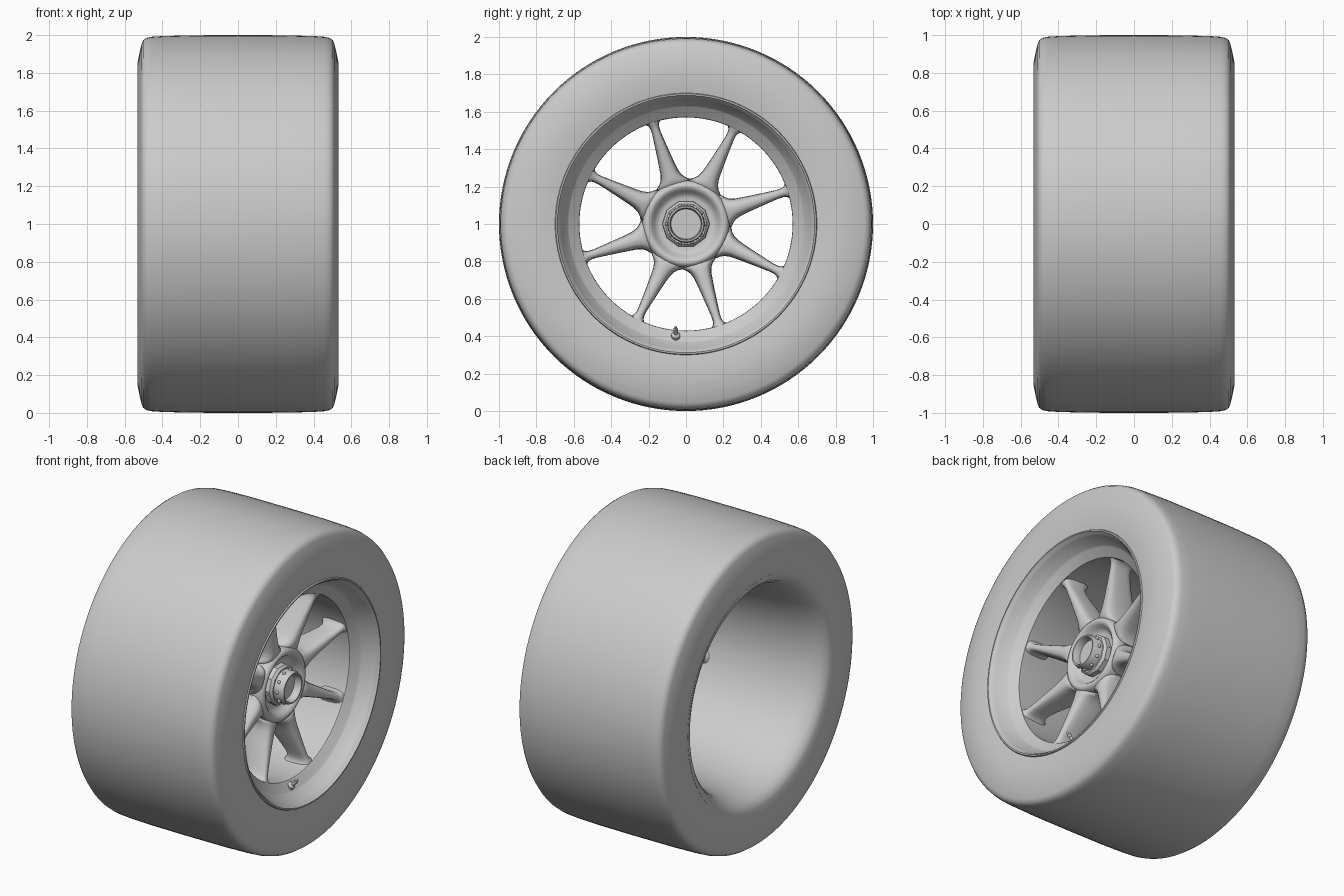
import bpy, bmesh
from math import sin, cos, pi, radians, copysign
from mathutils import Matrix, Vector

CENTRE = Matrix.Translation((0, 0, 1))


def finish(name, bm, angle=35, matrix=CENTRE):
    bmesh.ops.recalc_face_normals(bm, faces=bm.faces)
    bm.transform(matrix)
    mesh = bpy.data.meshes.new(name)
    bm.to_mesh(mesh)
    bm.free()
    ob = bpy.data.objects.new(name, mesh)
    bpy.context.collection.objects.link(ob)
    bpy.ops.object.select_all(action='DESELECT')
    ob.select_set(True)
    bpy.context.view_layer.objects.active = ob
    bpy.ops.object.shade_smooth_by_angle(angle=radians(angle))
    return ob


def bridge(bm, a, b):
    n = len(a)
    for i in range(n):
        bm.faces.new((a[i], a[(i + 1) % n], b[(i + 1) % n], b[i]))


def lathe(name, profile, seg=96, closed=False, angle=35, matrix=CENTRE):
    """Revolve (x, radius) points around the x axis."""
    bm = bmesh.new()
    rings = []
    for x, r in profile:
        rings.append([bm.verts.new((x, r * cos(2 * pi * i / seg), r * sin(2 * pi * i / seg)))
                      for i in range(seg)])
    for a, b in zip(rings, rings[1:]):
        bridge(bm, a, b)
    if closed:
        bridge(bm, rings[-1], rings[0])
    else:
        bm.faces.new(rings[0])
        bm.faces.new(rings[-1])
    return finish(name, bm, angle, matrix)


# Tyre: slightly crowned slick tread, rounded shoulders, flat sidewalls
half = [(0.0, 1.0), (0.25, 0.999), (0.40, 0.995), (0.46, 0.991), (0.485, 0.985), (0.502, 0.973),
        (0.510, 0.955), (0.521, 0.91), (0.531, 0.86), (0.533, 0.81), (0.531, 0.75)]
front = half + [(0.524, 0.70), (0.50, 0.692), (0.45, 0.685)]
back = [(-x, r) for x, r in half[1:]] + [(-0.522, 0.72), (-0.50, 0.71), (-0.45, 0.70)]
lathe("tyre", front[::-1] + back, 128, closed=True, angle=40)

# Rim: front lip, dark cone, angled ledge, crisp edge, long barrel flaring out at the back
rim = [(0.50, 0.70), (0.523, 0.70), (0.531, 0.696), (0.531, 0.688), (0.522, 0.684), (0.515, 0.676),
       (0.50, 0.670), (0.435, 0.634), (0.425, 0.626), (0.402, 0.578), (0.394, 0.571), (0.37, 0.57),
       (0.10, 0.578), (-0.15, 0.60), (-0.35, 0.625), (-0.44, 0.648), (-0.49, 0.673), (-0.515, 0.697),
       (-0.525, 0.72), (-0.528, 0.735), (-0.50, 0.725), (-0.42, 0.68), (-0.15, 0.625), (0.40, 0.61),
       (0.45, 0.68)]
lathe("rim", rim, 128, closed=True, angle=32)

# Hub: smoothly dished front, tapered body, shallow recess at the back
hub = [(0.09, 0.09), (0.09, 0.13), (0.05, 0.14), (0.04, 0.15), (0.04, 0.19), (0.05, 0.20),
       (0.12, 0.215), (0.25, 0.232), (0.30, 0.232), (0.322, 0.224), (0.333, 0.21), (0.332, 0.197),
       (0.32, 0.182), (0.30, 0.17), (0.285, 0.155), (0.28, 0.14), (0.28, 0.10)]
lathe("hub", hub, 96, angle=50)

# Spokes: tapered blades flared into the hub and the barrel
# station: radius, half width, back x, front x
STATIONS = [(0.195, 0.085, 0.08, 0.30), (0.225, 0.092, 0.075, 0.325), (0.24, 0.074, 0.08, 0.332),
            (0.26, 0.059, 0.09, 0.336), (0.29, 0.049, 0.11, 0.339), (0.34, 0.042, 0.145, 0.345),
            (0.44, 0.031, 0.20, 0.36), (0.51, 0.024, 0.232, 0.372), (0.54, 0.024, 0.238, 0.378),
            (0.557, 0.029, 0.232, 0.384), (0.57, 0.041, 0.222, 0.391), (0.585, 0.06, 0.21, 0.395)]
N_SEC = 20


def soft(v, p=0.65):
    return copysign(abs(v) ** p, v)


bm = bmesh.new()
for k in range(8):
    ang = radians(18 + 45 * k)
    out, side = Vector((0, cos(ang), sin(ang))), Vector((0, -sin(ang), cos(ang)))
    prev = None
    for r, hw, xb, xf in STATIONS:
        ring = []
        for i in range(N_SEC):
            t = 2 * pi * i / N_SEC
            p = out * r + side * hw * soft(sin(t))
            p.x = (xb + xf) / 2 + (xf - xb) / 2 * soft(cos(t))
            ring.append(bm.verts.new(p))
        if prev:
            bridge(bm, prev, ring)
        else:
            bm.faces.new(ring)
        prev = ring
    bm.faces.new(prev)
finish("spokes", bm, 60)

# Centre lock nut: faceted flange, collar with a shallow face, and locking pins
lathe("nut_flange", [(0.265, 0.128), (0.31, 0.126), (0.325, 0.113), (0.325, 0.07)], 10)
lathe("nut_collar", [(0.27, 0.102), (0.382, 0.100), (0.392, 0.095), (0.392, 0.087), (0.385, 0.083),
                     (0.345, 0.08), (0.345, 0.02)], 64)
bm = bmesh.new()
for k in range(10):
    a = 2 * pi * k / 10
    bmesh.ops.create_uvsphere(bm, u_segments=12, v_segments=8, radius=0.010, matrix=Matrix.Translation(
        (0.35, 0.102 * cos(a), 0.102 * sin(a))))
finish("nut_pins", bm)

# Valve stem on the lower front ledge, leaning toward the axle
base = Matrix.Translation((0.415, -0.055, 0.402)) @ Matrix.Rotation(radians(-45), 4, 'Y')
valve = [(-0.01, 0.024), (0.006, 0.024), (0.013, 0.018), (0.016, 0.010), (0.035, 0.009),
         (0.037, 0.013), (0.052, 0.012), (0.056, 0.007), (0.068, 0.006)]
lathe("valve", valve, 20, matrix=base)
